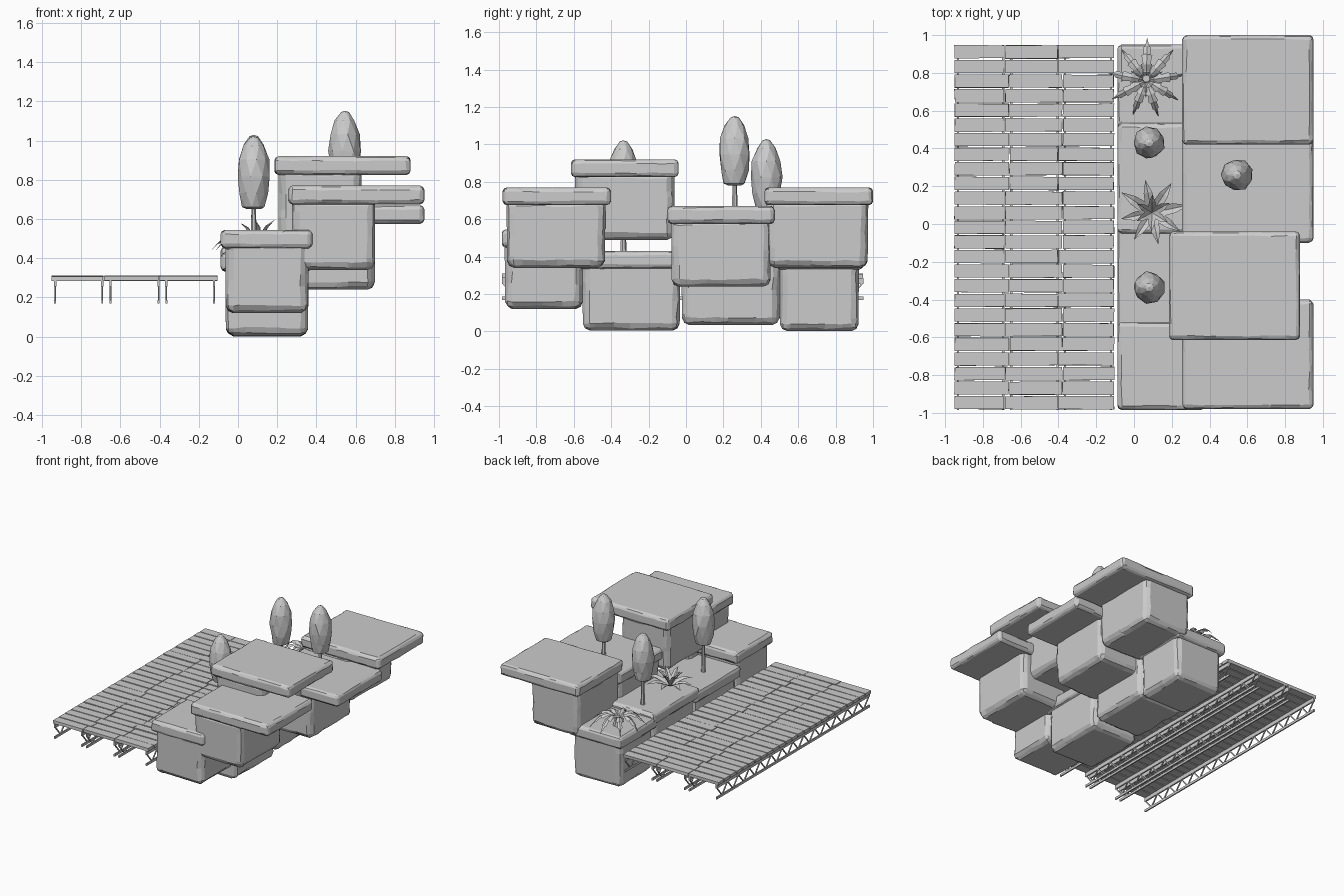
import bpy, bmesh, math, random
from mathutils import Vector, Matrix

if "Cube" in bpy.data.objects:
    bpy.data.objects.remove(bpy.data.objects["Cube"])

random.seed(4)


def finish(bm, name):
    bmesh.ops.recalc_face_normals(bm, faces=bm.faces)
    me = bpy.data.meshes.new(name)
    bm.to_mesh(me)
    bm.free()
    ob = bpy.data.objects.new(name, me)
    bpy.context.collection.objects.link(ob)
    return ob


def add_box(bm, x0, x1, y0, y1, z0, z1):
    m = Matrix.Translation(((x0 + x1) / 2, (y0 + y1) / 2, (z0 + z1) / 2)) \
        @ Matrix.Diagonal((x1 - x0, y1 - y0, z1 - z0, 1))
    return bmesh.ops.create_cube(bm, size=1, matrix=m)["verts"]


def add_bar(bm, p, q, w):
    p, q = Vector(p), Vector(q)
    d = q - p
    m = Matrix.Translation((p + q) / 2) @ d.to_track_quat('Z', 'Y').to_matrix().to_4x4() \
        @ Matrix.Diagonal((w, w, d.length, 1))
    bmesh.ops.create_cube(bm, size=1, matrix=m)


def stone(name, lo, hi, bevel, chip, taper=0.0):
    """Chiselled block: bevelled box, edges cut up and chipped inwards."""
    bm = bmesh.new()
    add_box(bm, lo[0], hi[0], lo[1], hi[1], lo[2], hi[2])
    bmesh.ops.bevel(bm, geom=bm.edges[:], offset=bevel, segments=2, profile=0.5, affect='EDGES')
    for ax in range(3):
        size = hi[ax] - lo[ax]
        n = int(size / 0.085)
        for i in range(1, n):
            co = Vector((0, 0, 0))
            co[ax] = lo[ax] + size * (i + random.uniform(-.3, .3)) / n
            no = Vector([random.uniform(-.12, .12) for _ in range(3)])
            no[ax] = 1
            mid = (Vector(lo) + Vector(hi)) / 2
            mid[ax] = co[ax]
            bmesh.ops.bisect_plane(bm, geom=bm.verts[:] + bm.edges[:] + bm.faces[:],
                                   plane_co=mid, plane_no=no)
    c = (Vector(lo) + Vector(hi)) / 2
    for v in bm.verts:
        near = [min(v.co[a] - lo[a], hi[a] - v.co[a]) < bevel * 1.05 for a in range(3)]
        if sum(near) >= 2:
            for a in range(3):
                inside = min(v.co[a] - lo[a], hi[a] - v.co[a])
                if near[a] and inside > 1e-4:
                    v.co[a] += math.copysign(random.uniform(-.2, 1) * chip, c[a] - v.co[a])
        t = (hi[2] - v.co.z) / (hi[2] - lo[2])
        for a in (0, 1):
            v.co[a] = c[a] + (v.co[a] - c[a]) * (1 - taper * t)
    finish(bm, name)


# Stone planters: body y-range, body base z, cap y-range
lower = [(-.97, -.55, .12, -.985, -.52), (-.555, -.03, .005, -.58, -.005),
         (-.025, .505, .035, -.05, .535), (.50, .925, .002, .48, .95)]
upper = [(-.96, -.43, .34, -.98, -.40, 0), (-.595, -.06, .49, -.615, -.04, -.07),
         (-.08, .455, .24, -.10, .475, 0), (.43, .975, .34, .42, 1.0, 0)]
for i, (a, b, z, c, d) in enumerate(lower):
    stone(f"lower_planter_body_{i+1}", (-.065, a, z), (.36, b, z + .37), .035, .01, .015)
    stone(f"lower_planter_cap_{i+1}", (-.088, c, z + .33), (.38, d, z + .425), .02, .006)
for i, (a, b, z, c, d, dx) in enumerate(upper):
    stone(f"upper_planter_body_{i+1}", (.275 + dx, a, z), (.70 + dx, b, z + .37), .035, .01, .015)
    stone(f"upper_terrace_slab_{i+1}", (.255 + dx, c, z + .335), (.95 + dx, d, z + .43), .02, .006)

# Deck planks in three bays with staggered joints
bm = bmesh.new()
rows, y0, y1 = 25, -.985, .95
step = (y1 - y0) / rows
for r in range(rows):
    xs = [-.952, -.672 + random.choice((-.012, .012)), -.39 + random.choice((-.012, .012)), -.104]
    for k in range(3):
        dz = random.uniform(-.002, .002)
        vs = add_box(bm, xs[k] + .002, xs[k + 1] - .002, y0 + r * step + .004,
                     y0 + (r + 1) * step - .004, .285 + dz, .309 + dz)
        for v in vs:
            v.co += Vector((random.uniform(-.002, .002), random.uniform(-.002, .002), 0))
finish(bm, "deck_planks")

# Trusses carrying the deck
n = 28
for i, x in enumerate((-.932, -.692, -.65, -.405, -.365, -.122)):
    bm = bmesh.new()
    add_box(bm, x - .006, x + .006, -.985, .948, .255, .286)
    add_box(bm, x - .005, x + .005, -.985, .948, .168, .186)
    for k in range(n):
        ya, yb = -.98 + 1.925 * k / n, -.98 + 1.925 * (k + 1) / n
        za, zb = (.26, .177) if k % 2 == 0 else (.177, .26)
        add_bar(bm, (x, ya, za), (x, yb, zb), .008)
    finish(bm, f"deck_truss_{i+1}")


# Trees: faceted egg crown on a thin trunk
def tree(i, x, y, base, crown, height=.372):
    bm = bmesh.new()
    prof = [(.035, 0), (.058, .03), (.075, .22), (.085, .45), (.077, .68), (.052, .87), (.022, .98)]
    sides, rings = 9, []
    for j, (r, t) in enumerate(prof):
        ring = []
        for s in range(sides):
            a = 2 * math.pi * (s + .5 * (j % 2)) / sides
            rr = r * random.uniform(.93, 1.05)
            ring.append(bm.verts.new((x + rr * math.cos(a), y + rr * math.sin(a), crown + t * height)))
        rings.append(ring)
    for j in range(len(rings) - 1):
        A, B = rings[j], rings[j + 1]
        for s in range(sides):
            s2 = (s + 1) % sides
            if j % 2 == 0:
                bm.faces.new((A[s], A[s2], B[s]))
                bm.faces.new((A[s2], B[s2], B[s]))
            else:
                bm.faces.new((A[s], A[s2], B[s2]))
                bm.faces.new((A[s], B[s2], B[s]))
    top = bm.verts.new((x, y, crown + height))
    for s in range(sides):
        bm.faces.new((rings[-1][s], rings[-1][(s + 1) % sides], top))
    bm.faces.new(rings[0][::-1])
    finish(bm, f"tree_crown_{i}")
    bm = bmesh.new()
    L = crown + .04 - base
    bmesh.ops.create_cone(bm, cap_ends=True, segments=7, radius1=.017, radius2=.011, depth=L,
                          matrix=Matrix.Translation((x, y, base + L / 2)))
    finish(bm, f"tree_trunk_{i}")


tree(1, .08, .43, .44, .657)
tree(2, .08, -.335, .41, .65)
tree(3, .545, .26, .64, .78)


# Leafy plants: leaves swept along an arc; prof = (distance, height, half width)
def leaf(bm, c, ang, scale, prof, fold):
    u = Vector((math.cos(ang), math.sin(ang), 0))
    w = Vector((-u.y, u.x, 0))
    prev = None
    for d, h, hw in prof:
        m = c + u * d * scale + Vector((0, 0, h * scale))
        row = [bm.verts.new(m + w * hw * scale + Vector((0, 0, fold * hw))), bm.verts.new(m),
               bm.verts.new(m - w * hw * scale + Vector((0, 0, fold * hw)))]
        if prev:
            for a in (0, 1):
                bm.faces.new((prev[a], prev[a + 1], row[a + 1], row[a]))
        prev = row


def plant(name, c, rings, prof, fold):
    bm = bmesh.new()
    for count, scale, lift, off in rings:
        p = [(d * (1 - .4 * lift), h + d * lift, hw) for d, h, hw in prof]
        for k in range(count):
            leaf(bm, Vector(c), off + 2 * math.pi * k / count, scale * random.uniform(.9, 1.08), p, fold)
    finish(bm, name)


plant("agave", (.095, .06, .46), [(8, 1, .15, .2), (6, .75, .8, .5)],
      [(0, 0, .014), (.06, .015, .027), (.12, .025, .024), (.195, .015, .001)], .5)
frond = [(0, .05, .008), (.04, .09, .022), (.045, .09, .015), (.08, .105, .028), (.085, .105, .019),
         (.125, .095, .027), (.13, .095, .017), (.165, .065, .018), (.17, .06, .01), (.21, .015, .001)]
plant("palm_fronds", (.065, .76, .42), [(9, 1, 0, .15), (6, .6, .5, .5)], frond, -.5)
bm = bmesh.new()
bmesh.ops.create_cone(bm, cap_ends=True, segments=7, radius1=.035, radius2=.02, depth=.08,
                      matrix=Matrix.Translation((.065, .77, .46)))
finish(bm, "palm_stem")
